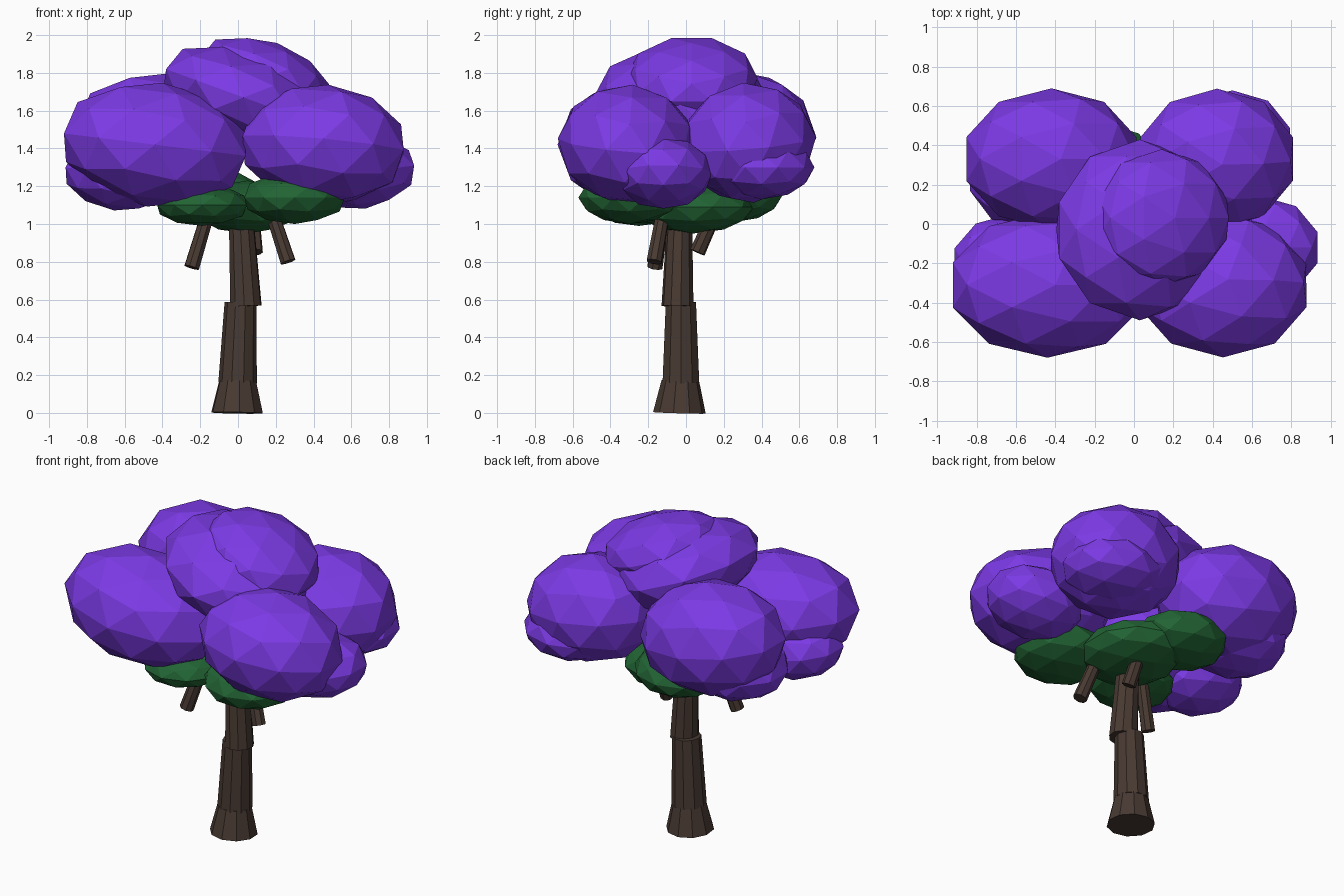
import bpy
import math
from mathutils import Vector

cube = bpy.data.objects.get("Cube")
if cube:
    bpy.data.objects.remove(cube, do_unlink=True)


def make_material(name, color):
    mat = bpy.data.materials.new(name)
    mat.use_nodes = True
    mat.diffuse_color = (*color, 1)
    mat.node_tree.nodes["Principled BSDF"].inputs["Base Color"].default_value = (*color, 1)
    return mat


purple = make_material("purple_leaves", (0.20, 0.042, 0.78))
green = make_material("green_leaves", (0.016, 0.13, 0.035))
bark = make_material("brown_bark", (0.065, 0.042, 0.032))


def finish(name, mat):
    obj = bpy.context.object
    obj.name = name
    obj.data.materials.append(mat)
    return obj


def leaf_clump(name, mat, center, radii, tilt=(0, 0, 0)):
    """Faceted, squashed ball of leaves; tilt is in degrees."""
    bpy.ops.mesh.primitive_ico_sphere_add(
        subdivisions=2, radius=1, location=center,
        rotation=[math.radians(a) for a in tilt])
    bpy.context.object.scale = radii
    finish(name, mat)


def limb(name, start, end, r_start, r_end, sides=10):
    """Tapered wooden section between two points."""
    a, b = Vector(start), Vector(end)
    axis = b - a
    bpy.ops.mesh.primitive_cone_add(
        vertices=sides, radius1=r_start, radius2=r_end, depth=axis.length,
        location=(a + b) / 2, rotation=axis.to_track_quat("Z", "Y").to_euler())
    finish(name, bark)


# Trunk: flared foot, then two overlapping sections
limb("trunk_foot", (-0.005, -0.035, 0), (-0.002, -0.03, 0.17), 0.14, 0.1)
limb("trunk_middle", (-0.002, -0.027, 0.16), (0.013, -0.027, 0.585), 0.102, 0.084)
limb("trunk_upper", (0.042, -0.045, 0.565), (0.008, -0.03, 1.2), 0.085, 0.06)

# Short branches hanging out under the crown
limb("branch_right", (-0.245, -0.165, 0.77), (-0.14, -0.11, 1.12), 0.042, 0.036, 8)
limb("branch_left", (0.265, -0.168, 0.80), (0.16, -0.11, 1.12), 0.042, 0.036, 8)
limb("branch_back", (0.09, 0.06, 0.85), (0.07, 0.19, 1.14), 0.042, 0.036, 8)

# Green undergrowth of the crown
leaf_clump("under_leaves_front_left", green, (0.3, -0.3, 1.14), (0.28, 0.27, 0.14))
leaf_clump("under_leaves_front_right", green, (-0.19, -0.25, 1.1), (0.25, 0.25, 0.11))
leaf_clump("under_leaves_back", green, (-0.14, 0.25, 1.15), (0.28, 0.26, 0.14))
leaf_clump("under_leaves_middle", green, (0.05, 0.04, 1.09), (0.29, 0.32, 0.14))

# Four large crown clumps
leaf_clump("crown_front_right", purple, (-0.44, -0.31, 1.42), (0.51, 0.37, 0.33), (0, 7, 0))
leaf_clump("crown_front_left", purple, (0.45, -0.31, 1.42), (0.45, 0.37, 0.32), (-5, 5, 0))
leaf_clump("crown_back_right", purple, (-0.42, 0.33, 1.46), (0.46, 0.36, 0.34), (0, 8, 0))
leaf_clump("crown_back_left", purple, (0.42, 0.33, 1.43), (0.41, 0.36, 0.32), (5, 5, 0))

# Tilted top clumps
leaf_clump("crown_top_lower", purple, (0.03, -0.03, 1.67), (0.46, 0.46, 0.25), (0, 20, 0))
leaf_clump("crown_top_upper", purple, (0.14, 0.03, 1.77), (0.37, 0.35, 0.2), (0, 20, 0))

# Small clumps low around the sides
leaf_clump("side_clump_front_left", purple, (0.65, -0.12, 1.27), (0.3, 0.26, 0.19), (0, -8, 0))
leaf_clump("side_clump_back_left", purple, (0.5, 0.4, 1.3), (0.31, 0.28, 0.17))
leaf_clump("side_clump_front_right", purple, (-0.63, -0.2, 1.26), (0.3, 0.25, 0.19), (0, 8, 0))
leaf_clump("side_clump_back_right", purple, (-0.55, 0.26, 1.29), (0.3, 0.29, 0.19))
